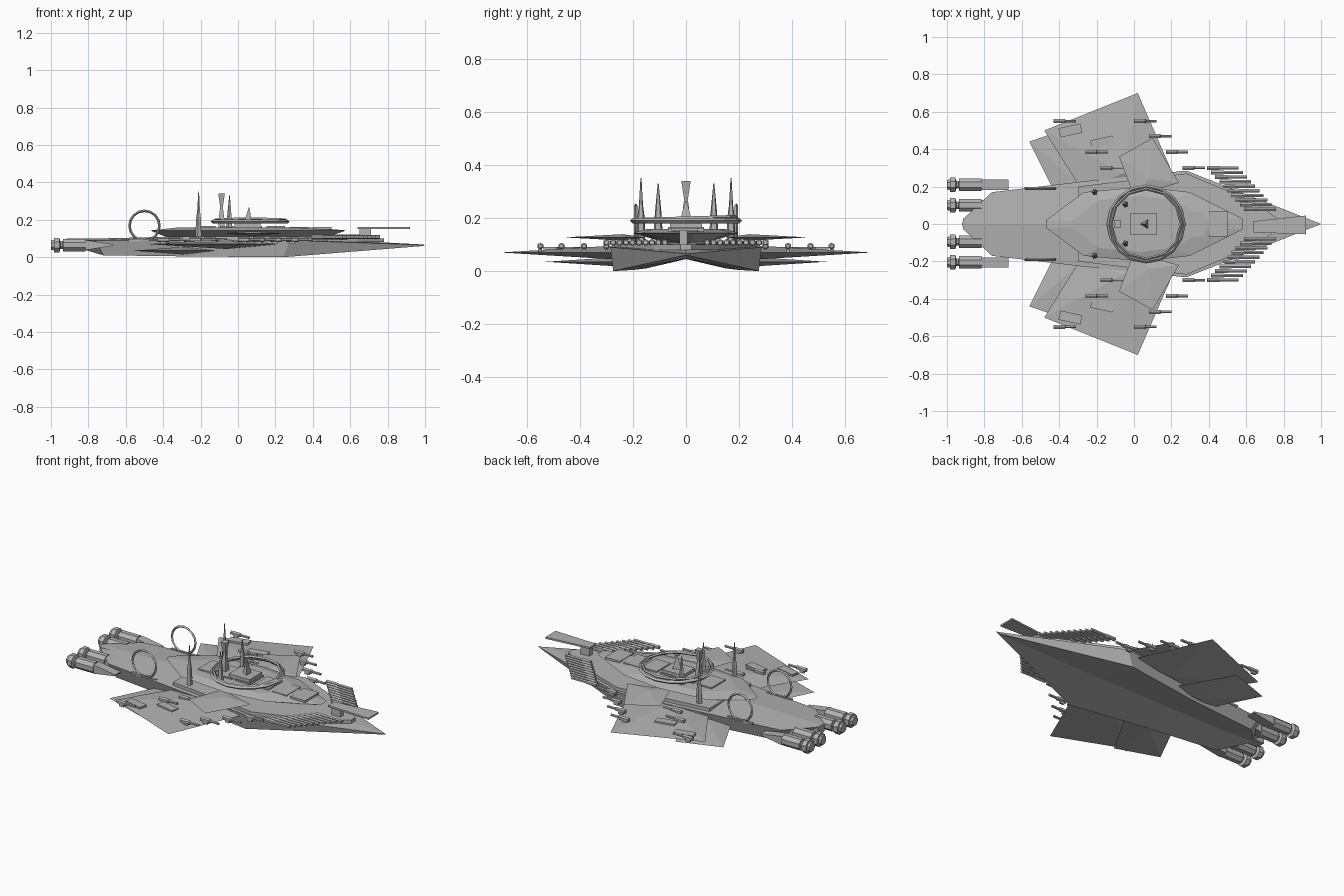
import bpy, bmesh, math
from mathutils import Matrix, Vector

cube = bpy.data.objects.get("Cube")
if cube:
    bpy.data.objects.remove(cube)

grey = bpy.data.materials.new("hull_grey")
grey.use_nodes = True
COLOUR = (0.45, 0.45, 0.45, 1)
grey.diffuse_color = COLOUR
grey.node_tree.nodes["Principled BSDF"].inputs["Base Color"].default_value = COLOUR


def finish(name, bm):
    bmesh.ops.remove_doubles(bm, verts=bm.verts, dist=0.0005)
    bmesh.ops.recalc_face_normals(bm, faces=bm.faces)
    mesh = bpy.data.meshes.new(name)
    bm.to_mesh(mesh)
    bm.free()
    mesh.materials.append(grey)
    ob = bpy.data.objects.new(name, mesh)
    bpy.context.collection.objects.link(ob)
    return ob


def mirror_y(ob):
    ob.modifiers.new("Mirror", 'MIRROR').use_axis = (False, True, False)
    return ob


def loft(name, rings, caps=True):
    """Skin a list of equal-length closed rings."""
    bm = bmesh.new()
    rows = [[bm.verts.new(p) for p in r] for r in rings]
    for a, b in zip(rows, rows[1:]):
        for i in range(len(a)):
            j = (i + 1) % len(a)
            bm.faces.new((a[i], a[j], b[j], b[i]))
    if caps:
        bm.faces.new(rows[0])
        bm.faces.new(rows[-1])
    return finish(name, bm)


def blade(name, outline, z, apex, half):
    """Thin faceted wing: flat outline with a raised point above and below."""
    bm = bmesh.new()
    rim = [bm.verts.new((x, y, z)) for x, y in outline]
    for s in (1, -1):
        tip = bm.verts.new((*apex, z + s * half))
        for i, v in enumerate(rim):
            bm.faces.new((v, rim[(i + 1) % len(rim)], tip))
    return mirror_y(finish(name, bm))


def box(name, centre, size, turn=0):
    bm = bmesh.new()
    m = Matrix.Translation(centre) @ Matrix.Rotation(turn, 4, 'Z')
    bmesh.ops.create_cube(bm, size=1, matrix=m @ Matrix.Diagonal((*size, 1)))
    return finish(name, bm)


def turned(name, profile, origin, axis='X', sides=8):
    """Revolve (distance, radius) pairs about an axis through origin."""
    rings = []
    for d, r in profile:
        ring = []
        for k in range(sides):
            a = 2 * math.pi * (k + 0.5) / sides
            u, v = r * math.cos(a), r * math.sin(a)
            p = (d, u, v) if axis == 'X' else (u, v, d)
            ring.append(Vector(origin) + Vector(p))
        rings.append(ring)
    return loft(name, rings)


def hoop(name, centre, radius, tube, tilt, sides=16):
    m = Matrix.Translation(centre) @ Matrix.Rotation(tilt, 4, 'X')
    rings = []
    for i in range(sides + 1):
        a = 2 * math.pi * i / sides
        ring = []
        for k in range(4):
            b = math.pi * k / 2
            r = radius + tube * math.cos(b)
            ring.append(m @ Vector((r * math.cos(a), r * math.sin(a), tube * math.sin(b))))
        rings.append(ring)
    return loft(name, rings, caps=False)


# Main hull: four rails from tail to nose, mirrored into six-sided rings
top_mid = [(-.92, 0, .1), (-.75, 0, .1), (-.25, 0, .112), (.28, 0, .105), (.99, 0, .068)]
top_edge = [(-.91, .03, .095), (-.76, .17, .09), (-.25, .23, .09), (.28, .285, .09), (1, 0, .065)]
low_edge = [(-.84, .03, .045), (-.72, .15, .01), (-.25, .2, .004), (.24, .275, 0), (.99, 0, .06)]
low_mid = [(-.84, 0, .05), (-.72, 0, .045), (-.25, 0, .045), (.24, 0, .045), (.99, 0, .06)]
flip = lambda p: (p[0], -p[1], p[2])
loft("hull", [(a, b, c, d, flip(c), flip(b))
              for a, b, c, d in zip(top_mid, top_edge, low_edge, low_mid)], caps=False)
bpy.data.objects["hull"].data.update()
box("tail_plate", (-.88, 0, .072), (.07, .06, .05))

# Wings
blade("main_wing", [(.22, .24), (.02, .7), (-.48, .5), (-.28, .18)], .07, (-.06, .27), .026)
blade("rear_wing", [(-.1, .18), (-.3, .53), (-.56, .44), (-.42, .16)], .035, (-.3, .22), .02)
blade("upper_wing", [(.24, .22), (.1, .46), (-.08, .36), (0, .15)], .127, (.08, .24), .012)

# Raised deck, wide at the rim and narrow below
half = [(-.47, .02), (-.27, .17), (.05, .2), (.3, .17), (.58, .03)]
rim = half + [(x, -y) for x, y in reversed(half)]
loft("upper_deck", [[(x * s, y * t, z) for x, y in rim]
                    for s, t, z in ((.8, .35, .105), (1, 1, .143), (.7, .75, .158))])
fore = [(-.3, .2), (.28, .27), (.64, .12), (.78, .02)]
loft("fore_deck", [[(x, y, z + (.012 if x < .5 else 0)) for x, y in
                    fore + [(x, -y) for x, y in reversed(fore)]] for z in (.08, .1)])
for i in range(6):
    box(f"deck_panel_{i}", (-.17 + i * .124, 0, .16 if i < 4 else .155), (.1, .135, .012))
box("bridge_block", (.05, 0, .17), (.14, .12, .03))
loft("nose_plate", [[(.64, -.045, z), (.92, -.055, z), (.92, .045, z), (.64, .015, z)]
                    for z in (.152, .162)])
box("nose_plate_strut", (.68, -.01, .12), (.06, .03, .075))

# Hoops above the deck and beside the stern
hoop("deck_hoop", (.065, 0, .19), .2, .011, 0)
hoop("deck_hoop_inner", (.065, 0, .198), .188, .008, .03, 12)
for s in (1, -1):
    hoop("stern_hoop", (-.5, s * .19, .168), .08, .007, math.pi / 2)
    box("hoop_base", (-.5, s * .19, .09), (.17, .014, .012))

# Spires and masts
for s in (1, -1):
    turned("outer_spire", [(.08, .018), (.2, .015), (.25, .008), (.352, .002)],
           (-.21, s * .17, 0), 'Z', 5)
    turned("inner_spire", [(.14, .018), (.22, .013), (.33, .002)], (-.045, s * .105, 0), 'Z', 5)
turned("central_mast", [(.15, .025), (.2, .022), (.27, .01), (.34, .025)], (-.088, 0, 0), 'Z', 4)
turned("deck_cone", [(.16, .035), (.265, .003)], (.06, 0, 0), 'Z', 3)

# Bow gun rows, stepping along both nose edges
GUN = [(-.17, .012), (-.11, .013), (-.1, .01), (0, .01)]
for i in range(10):
    for s in (1, -1):
        turned("bow_gun", GUN, (.56 + .022 * i, s * (.3 - .0245 * i), .108), sides=6)

# Wing guns and wing panels
for x, y in [(-.37, .55), (.06, .55), (.14, .47), (.23, .385), (-.2, .385), (-.12, .3), (.32, .3)]:
    for s in (1, -1):
        turned("wing_gun", [(-.06, .013), (0, .013), (.005, .008), (.06, .008)],
               (x, s * y, .094), sides=6)
        box("gun_mount", (x - .03, s * y, .08), (.03, .012, .02))
for x, y in [(-.34, .5), (-.17, .435)]:
    for s in (1, -1):
        box("wing_panel", (x, s * y, .084), (.12, .05, .012), s * .22)

# Engines: nozzle, neck, drum and a forward wedge
for y in (.21, .1, -.095, -.205):
    turned("engine", [(-1, .028), (-.985, .03), (-.984, .042), (-.955, .042), (-.95, .022),
                      (-.937, .022), (-.936, .036), (-.815, .036)], (0, y, .065))
    loft("engine_wedge", [[(x, y - .027, .065 - h), (x, y + .027, .065 - h),
                           (x, y + .027, .065 + h), (x, y - .027, .065 + h)]
                          for x, h in ((-.815, .027), (-.67, .004))])
